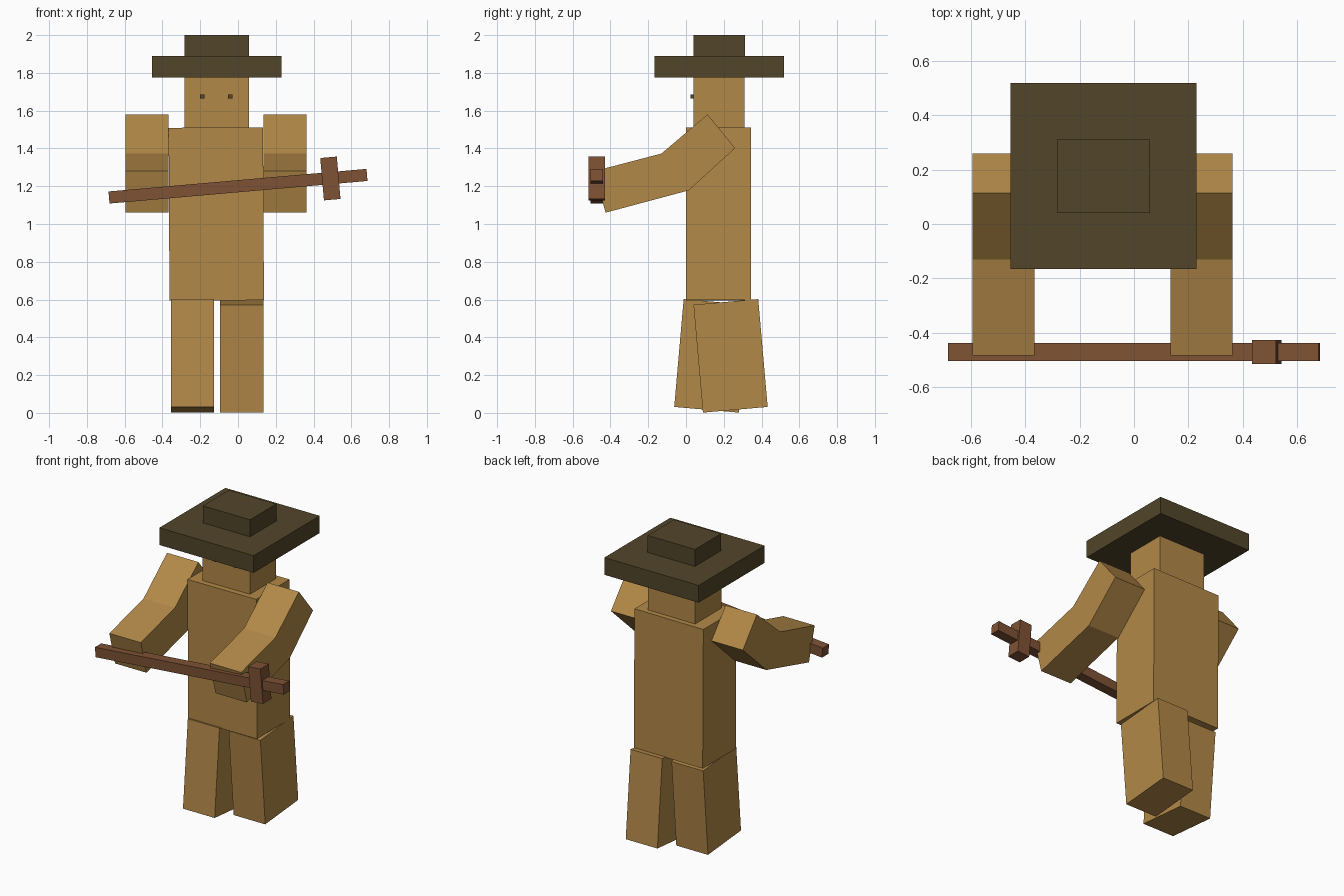
import bpy, bmesh
from math import radians

if "Cube" in bpy.data.objects:
    bpy.data.objects.remove(bpy.data.objects["Cube"])


def material(name, rgb):
    m = bpy.data.materials.new(name)
    m.diffuse_color = (*rgb, 1)
    m.use_nodes = True
    m.node_tree.nodes["Principled BSDF"].inputs["Base Color"].default_value = m.diffuse_color
    return m


TAN = material("tan", (0.45, 0.25, 0.065))
DARK = material("dark_felt", (0.085, 0.06, 0.023))
WOOD = material("wood", (0.21, 0.085, 0.035))
CX = -0.115  # body centre line
CY = 0.175


def box(name, centre, size, mat, rot=(0, 0, 0)):
    """Box with given size, rotated about its own centre."""
    bm = bmesh.new()
    bmesh.ops.create_cube(bm, size=1)
    bmesh.ops.scale(bm, vec=size, verts=bm.verts)
    mesh = bpy.data.meshes.new(name)
    bm.to_mesh(mesh)
    bm.free()
    mesh.materials.append(mat)
    ob = bpy.data.objects.new(name, mesh)
    ob.location = centre
    ob.rotation_euler = [radians(a) for a in rot]
    bpy.context.collection.objects.link(ob)
    return ob


def extrude_profile(name, points, x0, x1, mat):
    """Side profile of (y, z) points extruded along x."""
    bm = bmesh.new()
    face = bm.faces.new([bm.verts.new((x0, y, z)) for y, z in points])
    ext = bmesh.ops.extrude_face_region(bm, geom=[face], use_keep_orig=True)
    new = [v for v in ext["geom"] if isinstance(v, bmesh.types.BMVert)]
    bmesh.ops.translate(bm, vec=(x1 - x0, 0, 0), verts=new)
    bmesh.ops.recalc_face_normals(bm, faces=bm.faces)
    mesh = bpy.data.meshes.new(name)
    bm.to_mesh(mesh)
    bm.free()
    mesh.materials.append(mat)
    ob = bpy.data.objects.new(name, mesh)
    bpy.context.collection.objects.link(ob)
    return ob


# Torso and head
box("torso", (CX, 0.173, 1.053), (0.5, 0.344, 0.915), TAN, (0, -0.3, 0))
box("head", (CX + 0.003, CY, 1.65), (0.343, 0.272, 0.30), TAN)

# Hat
box("hat_brim", (CX + 0.002, CY + 0.002, 1.832), (0.685, 0.685, 0.113), DARK)
box("hat_crown", (CX + 0.003, CY + 0.001, 1.94), (0.343, 0.272, 0.12), DARK)

# Eyes, arms and legs on each side
ARM = [(0.114, 1.58), (-0.13, 1.373), (-0.485, 1.28),
       (-0.426, 1.06), (0.015, 1.178), (0.26, 1.402)]
for side, s in (("left", -1), ("right", 1)):
    box(side + "_eye", (CX + s * 0.074, 0.034, 1.675), (0.022, 0.018, 0.02), DARK)
    inner, outer = CX - 0.001 + s * 0.251, CX - 0.001 + s * 0.479
    extrude_profile(side + "_arm", ARM, inner, outer, TAN)
    leg_x = -0.241 if s < 0 else 0.02
    box(side + "_leg", (leg_x, 0.185 + s * 0.051, 0.302), (0.23, 0.344, 0.573),
        TAN, (s * 5, 0, 0))

# Sword held level across the front
box("sword_blade", (0, -0.472, 1.2), (1.371, 0.066, 0.064), WOOD, (0, -5, 0))
box("sword_guard", (0.489, -0.472, 1.241), (0.088, 0.088, 0.225), WOOD, (0, -5, 0))
